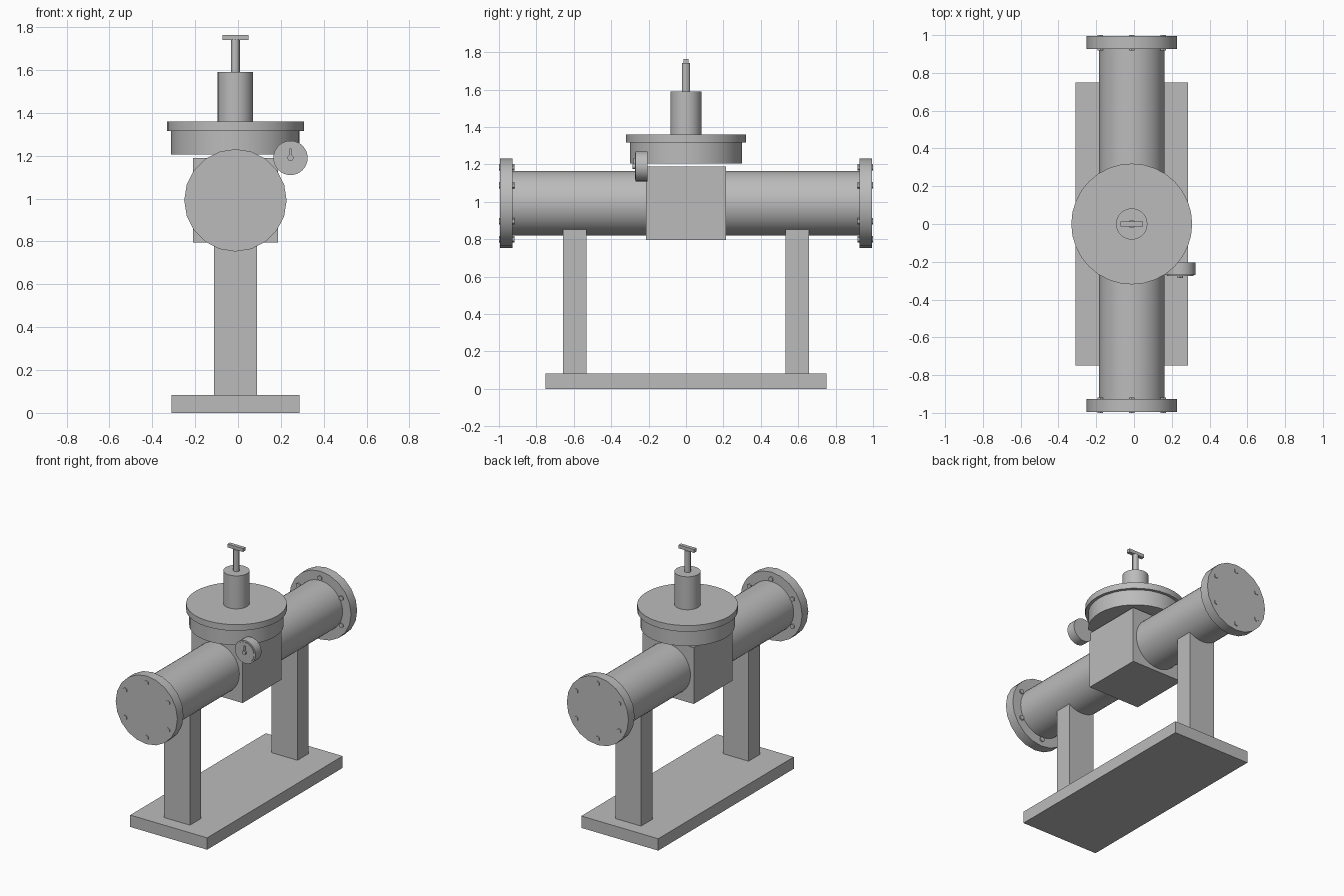
import bpy
import math
from mathutils import Vector

cube = bpy.data.objects.get("Cube")
if cube:
    bpy.data.objects.remove(cube, do_unlink=True)

metal = bpy.data.materials.new("plain_grey")
metal.use_nodes = True
GREY = (0.5, 0.5, 0.5, 1)
metal.diffuse_color = GREY
metal.node_tree.nodes["Principled BSDF"].inputs["Base Color"].default_value = GREY

CX = -0.012      # centre line of the valve
PIPE_Z = 0.992   # pipe axis height


def finish(name):
    ob = bpy.context.object
    ob.name = name
    ob.data.materials.append(metal)
    return ob


def box(name, lo, hi):
    lo, hi = Vector(lo), Vector(hi)
    bpy.ops.mesh.primitive_cube_add(size=1, location=(lo + hi) / 2)
    ob = finish(name)
    ob.scale = hi - lo
    bpy.ops.object.transform_apply(location=False, rotation=False, scale=True)
    return ob


def cylinder(name, radius, start, end, sides=32):
    start, end = Vector(start), Vector(end)
    axis = end - start
    bpy.ops.mesh.primitive_cylinder_add(
        vertices=sides, radius=radius, depth=axis.length, location=(start + end) / 2)
    ob = finish(name)
    if abs(axis.y) > abs(axis.z):
        ob.rotation_euler.x = math.pi / 2
    if sides > 8:
        bpy.ops.object.shade_smooth_by_angle(angle=math.radians(30))
    return ob


def upright(name, radius, z0, z1, sides=32):
    return cylinder(name, radius, (CX, 0, z0), (CX, 0, z1), sides)


# Stand
box("base_plate", (CX - 0.298, -0.75, 0), (CX + 0.298, 0.75, 0.083))
for name, y in (("front_leg", -0.595), ("back_leg", 0.595)):
    box(name, (CX - 0.1, y - 0.062, 0.083), (CX + 0.1, y + 0.062, 0.855))

# Pipe and valve body
cylinder("pipe", 0.173, (CX, -0.98, PIPE_Z), (CX, 0.98, PIPE_Z), 48)
box("valve_body", (CX - 0.199, -0.215, 0.796), (CX + 0.199, 0.215, 1.19))

# End flanges with a ring of six hex bolts each
for side, s in (("front", -1), ("back", 1)):
    cylinder(side + "_flange", 0.239, (CX, s * 0.927, PIPE_Z), (CX, s * 0.995, PIPE_Z), 20)
    for i in range(6):
        a = math.radians(30 + 60 * i)
        x, z = CX + 0.192 * math.cos(a), PIPE_Z + 0.192 * math.sin(a)
        cylinder(f"{side}_bolt_{i + 1}", 0.017, (x, s * 0.918, z), (x, s, z), 6)

# Diaphragm housing, bonnet and handle
upright("housing_drum", 0.3, 1.206, 1.316)
upright("housing_lid", 0.32, 1.316, 1.359)
upright("bonnet", 0.083, 1.359, 1.59)
upright("stem", 0.021, 1.59, 1.742, 12)
box("handle", (CX - 0.06, -0.013, 1.74), (CX + 0.06, 0.013, 1.764))

# Pressure gauge
GX, GZ = 0.245, 1.19


def gauge_disc(name, radius, y0, y1, sides=32):
    return cylinder(name, radius, (GX, y0, GZ), (GX, y1, GZ), sides)


gauge_disc("gauge_case", 0.08, -0.205, -0.27)
gauge_disc("gauge_dial", 0.07, -0.27, -0.274)
gauge_disc("gauge_hub", 0.014, -0.274, -0.285, 16)
box("gauge_needle", (GX - 0.005, -0.282, GZ), (GX + 0.005, -0.274, GZ + 0.045))
